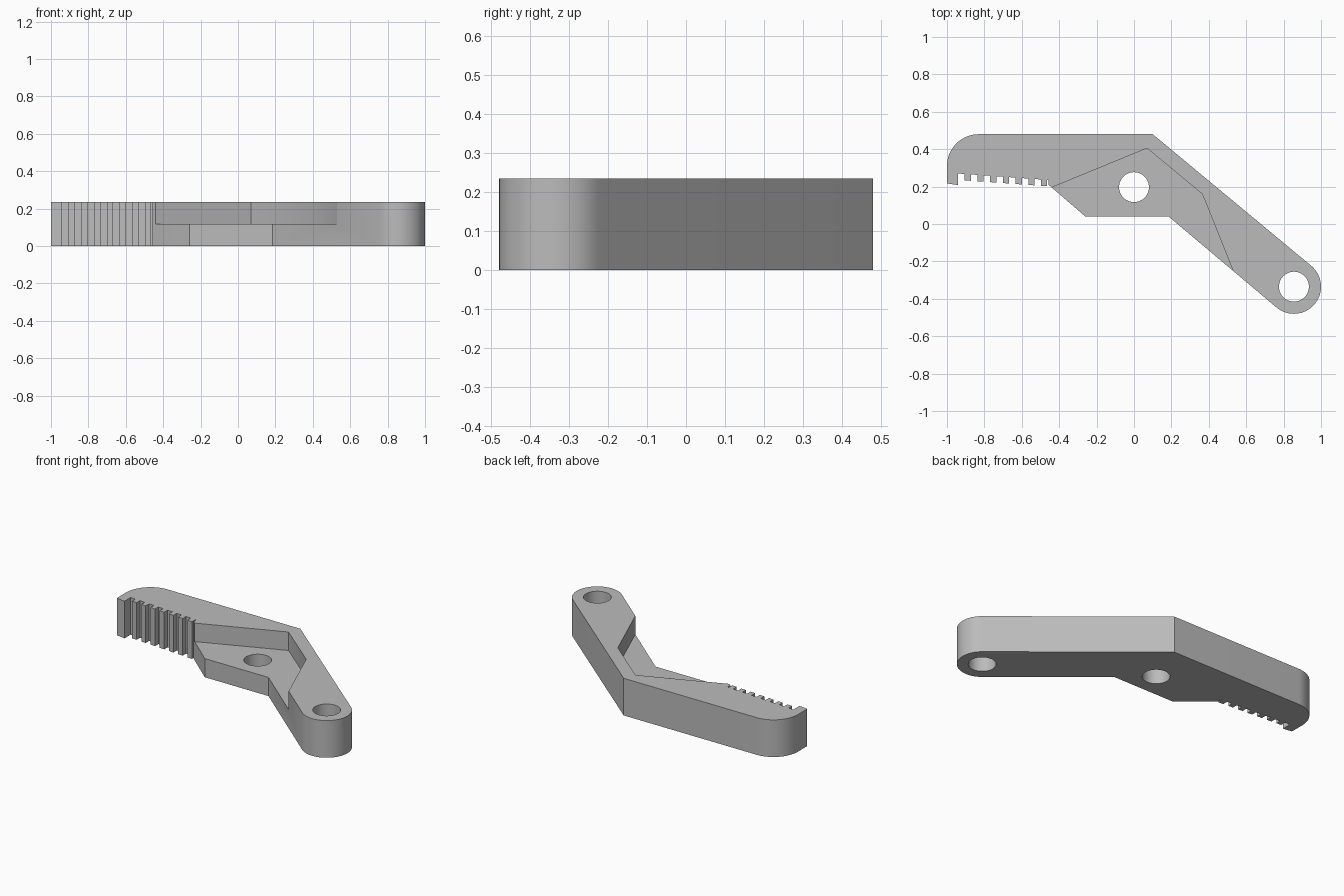
import bpy, bmesh, math

if "Cube" in bpy.data.objects:
    bpy.data.objects.remove(bpy.data.objects["Cube"])

HEIGHT = 0.235
FLOOR = 0.118                 # pocket floor height
PIVOT, END = (0.0, 0.197), (0.855, -0.335)
HOLE_R = 0.08


def arc(cx, cy, r, a0, a1, n):
    """Points along an arc, angles in degrees."""
    return [(cx + r * math.cos(math.radians(a0 + (a1 - a0) * i / n)),
             cy + r * math.sin(math.radians(a0 + (a1 - a0) * i / n))) for i in range(n + 1)]


def prism(name, pts, z0, z1):
    """Extrude a flat outline into a solid."""
    bm = bmesh.new()
    face = bm.faces.new([bm.verts.new((x, y, z0)) for x, y in pts])
    out = bmesh.ops.extrude_face_region(bm, geom=[face])
    for v in out["geom"]:
        if isinstance(v, bmesh.types.BMVert):
            v.co.z = z1
    bmesh.ops.recalc_face_normals(bm, faces=bm.faces)
    mesh = bpy.data.meshes.new(name)
    bm.to_mesh(mesh)
    bm.free()
    obj = bpy.data.objects.new(name, mesh)
    bpy.context.collection.objects.link(obj)
    return obj


def cut(target, cutter):
    """Subtract the cutter and remove it."""
    mod = target.modifiers.new("cut", "BOOLEAN")
    mod.operation, mod.solver, mod.object = "DIFFERENCE", "EXACT", cutter
    cutter.hide_render = True
    bpy.context.view_layer.objects.active = target
    bpy.ops.object.modifier_apply(modifier=mod.name)
    bpy.data.objects.remove(cutter)


# Jaw teeth: square slots along a slightly sloping line
def slot_y(x):
    return 0.27 - 0.072 * (x + 0.94)


teeth = [(-1.0, 0.217), (-0.94, 0.208)]
for k in range(8):
    left = -0.94 + 0.068 * k
    right = left + 0.035
    teeth.append((left, slot_y(left)))
    if k < 7:
        teeth += [(right, slot_y(right)), (right, slot_y(right) - 0.034),
                  (left + 0.068, slot_y(left + 0.068) - 0.034)]
teeth += [(-0.457, 0.234), (-0.457, 0.21)]

# Lever outline: rounded jaw nose, bent back, rounded end, belly
outline = (teeth + [(-0.44, 0.195), (-0.26, 0.04), (0.185, 0.04)]
           + arc(*END, 0.145, -129.7, 50.3, 32)
           + [(0.10, 0.48)] + arc(-0.83, 0.31, 0.17, 90, 180, 16))
lever = prism("lever", outline, 0, HEIGHT)

# Stepped pocket open to the belly side
pocket = [(-0.46, 0.187), (-0.46, -0.35), (0.57, -0.35), (0.53, -0.25), (0.365, 0.16), (0.07, 0.405)]
cut(lever, prism("pocket_cutter", pocket, FLOOR, HEIGHT + 0.1))

# Pivot and end holes
for centre in (PIVOT, END):
    cut(lever, prism("hole_cutter", arc(*centre, HOLE_R, 0, 352.5, 47), -0.1, HEIGHT + 0.1))

# Plain grey finish
grey = bpy.data.materials.new("grey")
grey.diffuse_color = (0.5, 0.5, 0.5, 1)
grey.use_nodes = True
grey.node_tree.nodes["Principled BSDF"].inputs["Base Color"].default_value = grey.diffuse_color
lever.data.materials.clear()
lever.data.materials.append(grey)
for p in lever.data.polygons:
    p.material_index = 0

bpy.ops.object.select_all(action="DESELECT")
lever.select_set(True)
bpy.context.view_layer.objects.active = lever
bpy.ops.object.shade_smooth_by_angle(angle=math.radians(30))
